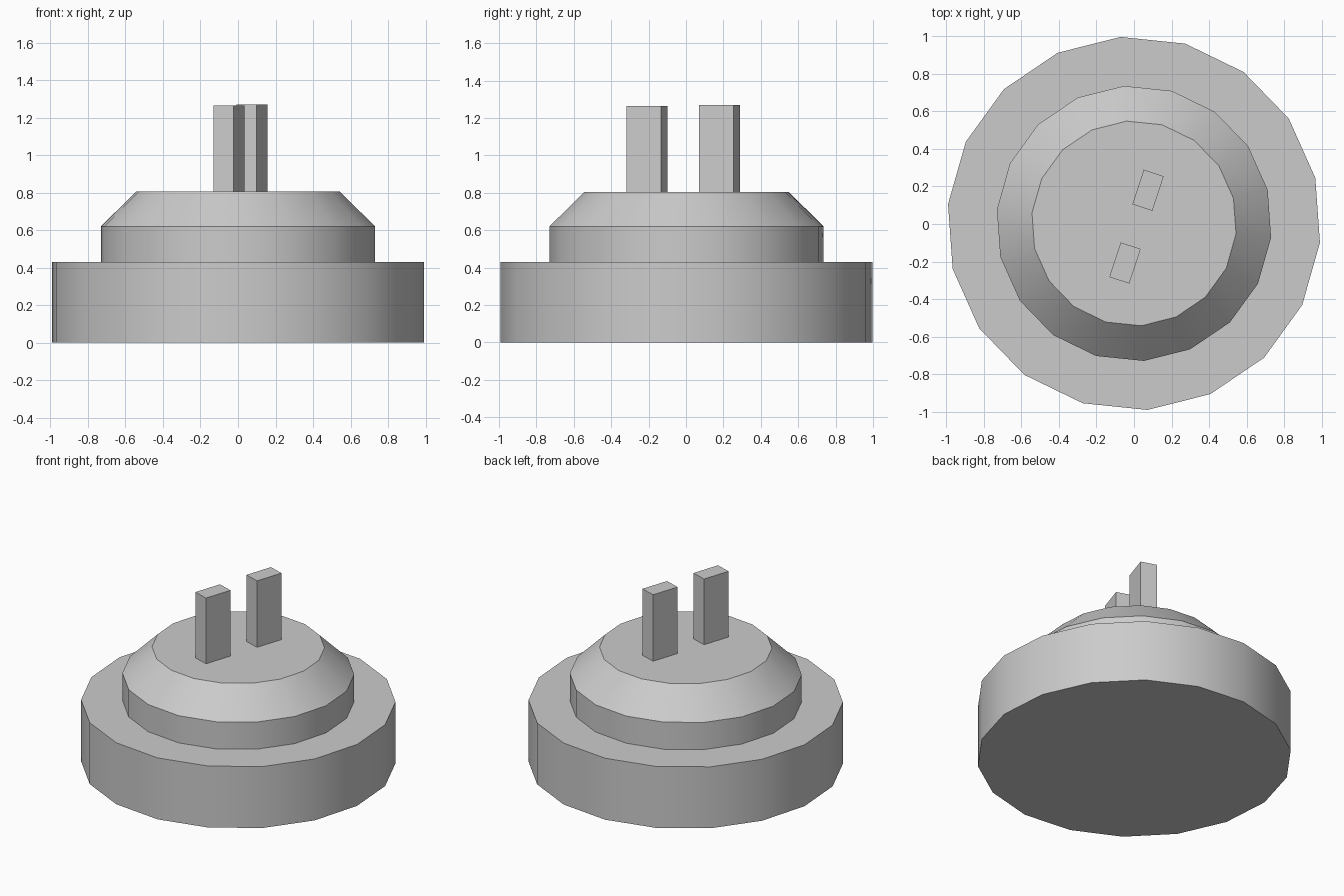
import bpy, bmesh
from math import radians, sin, cos, pi

if "Cube" in bpy.data.objects:
    bpy.data.objects.remove(bpy.data.objects["Cube"])

SIDES = 18
PHASE = radians(94.1)


def make_object(name, bm):
    bmesh.ops.recalc_face_normals(bm, faces=bm.faces)
    mesh = bpy.data.meshes.new(name)
    bm.to_mesh(mesh)
    bm.free()
    obj = bpy.data.objects.new(name, mesh)
    bpy.context.collection.objects.link(obj)
    return obj


def lathe(name, profile):
    bm = bmesh.new()
    rings = []
    for r, z in profile:
        angles = [PHASE + 2 * pi * i / SIDES for i in range(SIDES)]
        rings.append([bm.verts.new((r * cos(a), r * sin(a) + 0.003, z)) for a in angles])
    for low, high in zip(rings, rings[1:]):
        for i in range(SIDES):
            j = (i + 1) % SIDES
            bm.faces.new((low[i], low[j], high[j], high[i]))
    bm.faces.new(rings[0][::-1])
    bm.faces.new(rings[-1])
    obj = make_object(name, bm)
    bpy.ops.object.select_all(action='DESELECT')
    bpy.context.view_layer.objects.active = obj
    obj.select_set(True)
    bpy.ops.object.shade_smooth_by_angle(angle=radians(30))
    return obj


def prong(name, x, y, top):
    bottom = 0.805
    bm = bmesh.new()
    bmesh.ops.create_cube(bm, size=1)
    bmesh.ops.scale(bm, vec=(0.112, 0.194, top - bottom), verts=bm.verts)
    obj = make_object(name, bm)
    obj.location = (x, y, (top + bottom) / 2)
    obj.rotation_euler.z = radians(-18.2)
    return obj


# Stepped round body with a chamfered upper collar
lathe("stepped_body", [(0.997, 0), (0.997, 0.43), (0.735, 0.43),
                       (0.735, 0.62), (0.547, 0.805)])

# Pair of upright prongs
prong("back_prong", 0.075, 0.18, 1.27)
prong("front_prong", -0.048, -0.208, 1.265)
